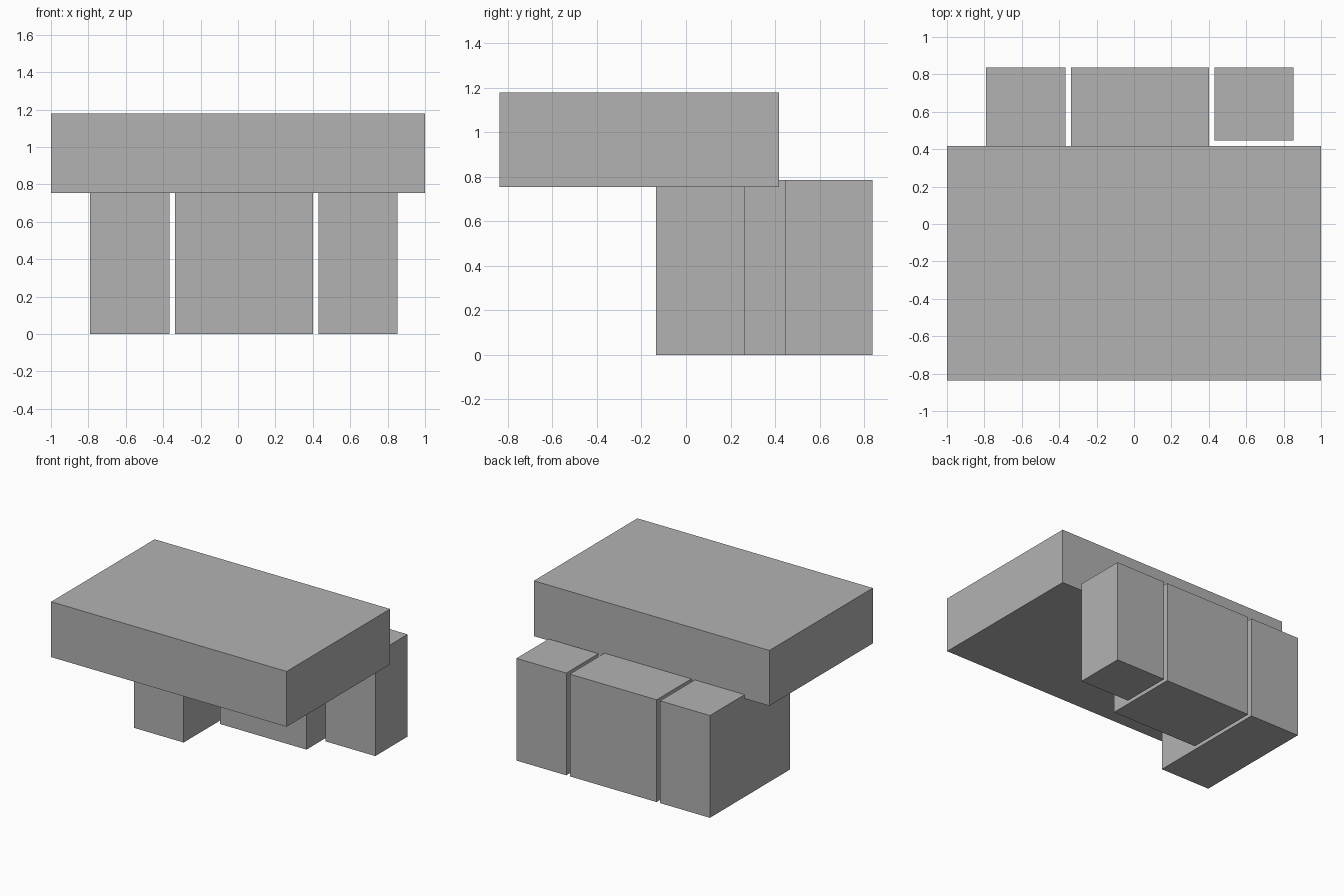
import bpy

default = bpy.data.objects.get("Cube")
if default:
    bpy.data.objects.remove(default, do_unlink=True)

# Single grey material
grey = bpy.data.materials.new("plain_grey")
grey.use_nodes = True
colour = (0.448, 0.448, 0.448, 1)
grey.diffuse_color = colour
grey.node_tree.nodes["Principled BSDF"].inputs["Base Color"].default_value = colour


def box(name, x, y, z):
    """Axis-aligned box given its (low, high) range on each axis."""
    ranges = (x, y, z)
    bpy.ops.mesh.primitive_cube_add(size=1, location=[(a + b) / 2 for a, b in ranges])
    obj = bpy.context.object
    obj.name = name
    obj.scale = [b - a for a, b in ranges]
    bpy.ops.object.transform_apply(location=False, rotation=False, scale=True)
    obj.data.materials.append(grey)
    return obj


BACK = 0.838
HEIGHT = (0, 0.785)

# Overhanging slab
box("top_slab", (-1, 1), (-BACK, 0.417), (0.755, 1.18))

# Three supporting blocks, flush at the back and stepped at the front
for name, x, front in (
    ("right_block", (-0.79, -0.367), -0.135),
    ("middle_block", (-0.337, 0.4), 0.26),
    ("left_block", (0.43, 0.853), 0.447),
):
    box(name, x, (front, BACK), HEIGHT)
